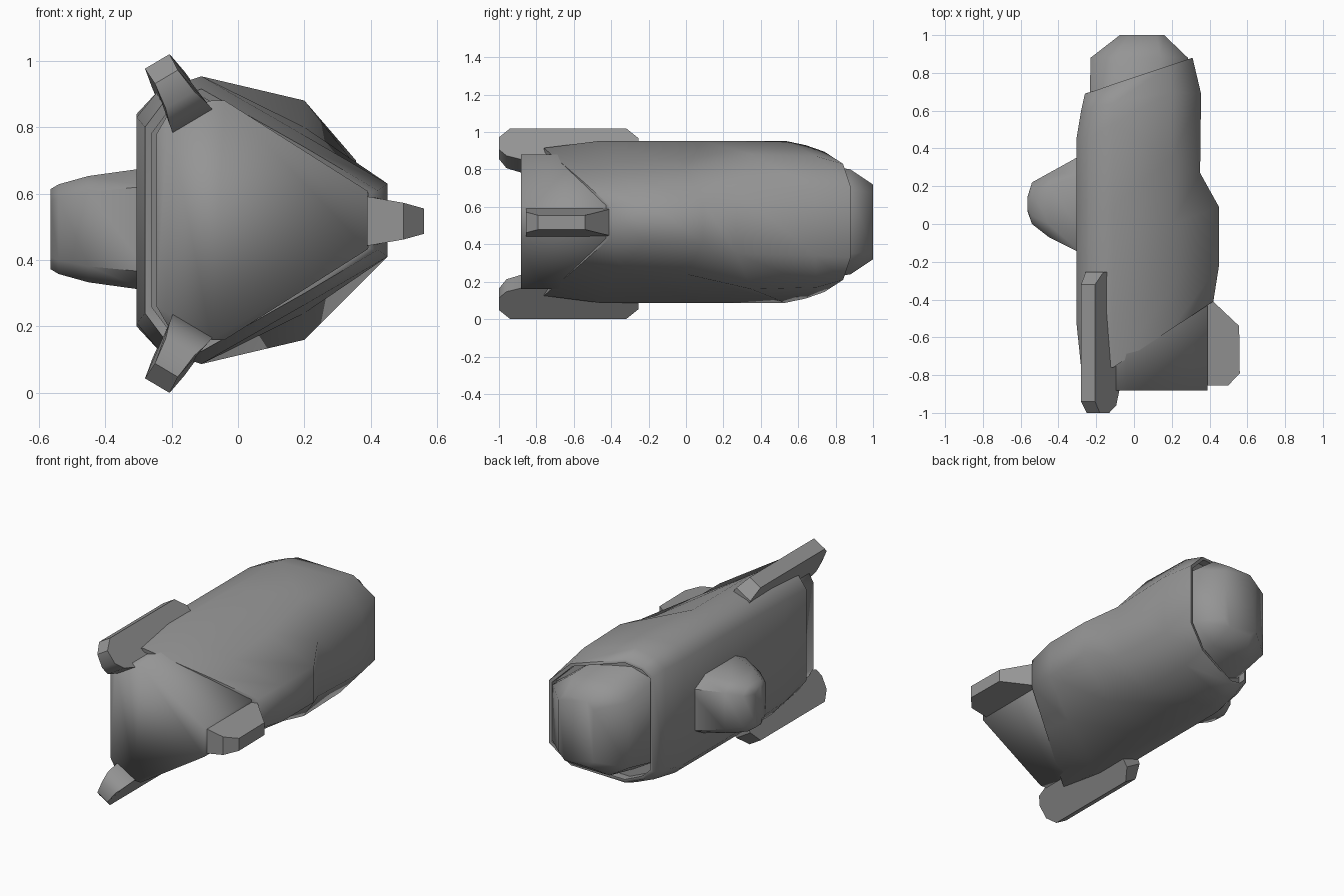
import bpy
import bmesh
import math
from mathutils import Vector

cube = bpy.data.objects.get("Cube")
if cube:
    bpy.data.objects.remove(cube, do_unlink=True)

MID = 0.52  # height of the mirror plane of the hull

grey = bpy.data.materials.new("hull grey")
grey.use_nodes = True
grey.diffuse_color = (0.3, 0.3, 0.3, 1)
shader = next(n for n in grey.node_tree.nodes if n.type == "BSDF_PRINCIPLED")
shader.inputs["Base Color"].default_value = grey.diffuse_color
shader.inputs["Roughness"].default_value = 0.8


def loft(name, rings, angle):
    """Skin a row of closed rings and cap both ends."""
    bm = bmesh.new()
    rows = [[bm.verts.new(p) for p in ring] for ring in rings]
    for a, b in zip(rows, rows[1:]):
        for i in range(len(a)):
            j = (i + 1) % len(a)
            bm.faces.new((a[i], a[j], b[j], b[i]))
    bm.faces.new(rows[0])
    bm.faces.new(rows[-1])
    bmesh.ops.recalc_face_normals(bm, faces=bm.faces)
    mesh = bpy.data.meshes.new(name)
    bm.to_mesh(mesh)
    bm.free()
    obj = bpy.data.objects.new(name, mesh)
    bpy.context.collection.objects.link(obj)
    mesh.materials.append(grey)
    bpy.ops.object.select_all(action="DESELECT")
    bpy.context.view_layer.objects.active = obj
    obj.select_set(True)
    bpy.ops.object.shade_smooth_by_angle(angle=math.radians(angle))
    return obj


def mirrored(half):
    """Turn a half section of (x, y, half height) into a full ring."""
    top = [Vector((x, y, MID + h)) for x, y, h in half]
    bottom = [Vector((x, y, MID - h)) for x, y, h in reversed(half)]
    return top + bottom


def shrunk(ring, factor, shift):
    """Copy a ring scaled about its centre and moved along y."""
    centre = sum(ring, Vector()) / len(ring)
    return [centre + (p - centre) * factor + Vector((0, shift, 0)) for p in ring]


# Main hull: slanted front opening, wide shoulders, narrower tail
hull = [mirrored(s) for s in (
    [(-.28, -.76, .28), (-.22, -.76, .36), (-.11, -.76, .395), (.2, -.555, .22), (.42, -.41, .09)],
    [(-.305, -.52, .31), (-.24, -.48, .39), (-.11, -.46, .433), (.2, -.35, .255), (.45, -.22, .11)],
    [(-.305, .09, .32), (-.24, .09, .39), (-.11, .09, .433), (.2, 0, .28), (.45, .09, .11)],
    [(-.305, .45, .32), (-.24, .45, .39), (-.11, .53, .433), (.2, .35, .36), (.35, .27, .17)],
    [(-.28, .6, .31), (-.22, .62, .37), (-.11, .64, .41), (.2, .7, .35), (.355, .69, .18)],
    [(-.26, .69, .29), (-.21, .705, .34), (-.11, .74, .375), (.19, .84, .31), (.31, .88, .19)],
)]
front, back = hull[0], hull[-1]
front_rim = [shrunk(front, .93, .1), shrunk(front, .93, 0)]
back_rim = [shrunk(back, .95, 0), shrunk(back, .95, -.05)]
loft("hull", front_rim + hull + back_rim, 65)

# Front block set into the hull opening
block = [(-.245, .26), (-.21, .32), (-.08, .36), (-.04, .36), (.39, .088)]
loft("front_block", [mirrored([(x, y, h) for x, h in block]) for y in (-.882, -.3)], 95)

# Rounded tail cap
loft("tail_cap", [mirrored(s) for s in (
    [(-.235, .6, .26), (-.12, .6, .33), (.1, .6, .32), (.285, .6, .21)],
    [(-.23, .88, .2), (-.1, .88, .28), (.14, .88, .28), (.285, .88, .17)],
    [(-.075, 1, .16), (-.03, 1, .2), (.12, 1, .2), (.16, 1, .16)],
)], 65)


# Flank pod: eight-sided sections that shrink outwards
def pod_ring(x, y0, y1, h):
    cut = (y1 - y0) * .2
    ys = (y0, y0 + cut, y1 - cut, y1)
    hs = (h * .7, h, h, h * .7)
    z = .493
    return ([(x, y, z + k) for y, k in zip(ys, hs)]
            + [(x, y, z - k) for y, k in reversed(list(zip(ys, hs)))])


loft("flank_pod", [pod_ring(-.27, -.16, .37, .185), pod_ring(-.45, -.07, .27, .16),
                   pod_ring(-.54, 0, .22, .135), pod_ring(-.565, .07, .14, .12)], 50)


# Fins: a side outline of (y, reach, half thickness) lofted across its thickness
def fin(name, outline, root, reach, across):
    root, reach, across = Vector(root), Vector(reach), Vector(across)
    rings = []
    for side in (-1, 1):
        rings.append([root + reach * r + across * (t * side) + Vector((0, y, 0))
                      for y, r, t in outline])
    loft(name, rings, 40)


skid = [(-.87, -.1, .07), (-.96, .05, .065), (-1, .3, .05), (-1, .72, .04), (-.94, 1, .043),
        (-.32, 1, .043), (-.255, .65, .055), (-.25, -.1, .07)]
for label, s in (("upper", 1), ("lower", -1)):
    fin(label + "_fin", skid, (-.145, 0, .51 + s * .322), (-.098, 0, s * .166), (.86, 0, s * .51))

keel = [(-.855, -.2, .08), (-.855, .64, .055), (-.79, 1, .038),
        (-.54, .98, .038), (-.41, .17, .07), (-.41, -.2, .08)]
fin("side_fin", keel, (.39, 0, .517), (.17, 0, 0), (0, 0, 1))
